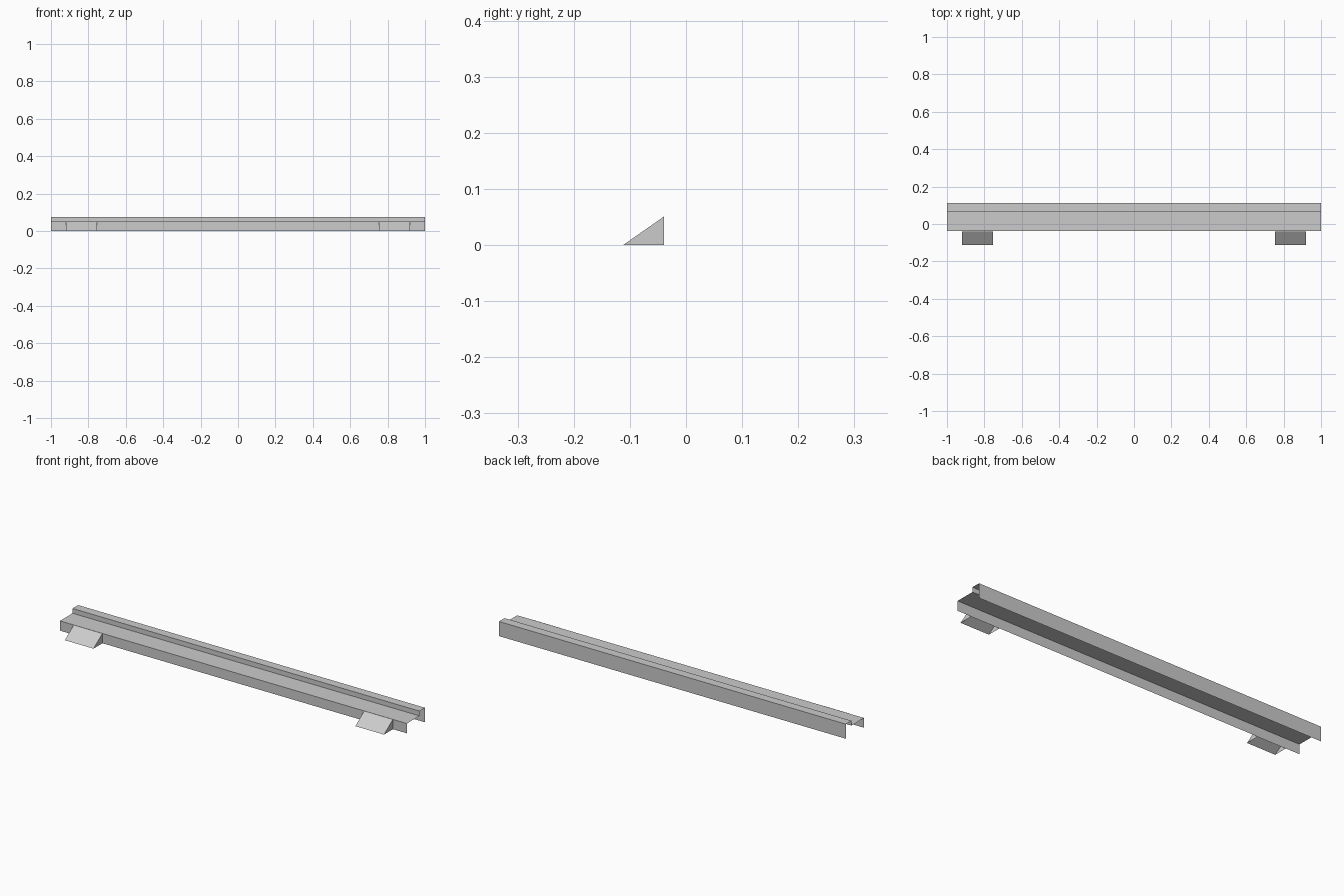
import bpy
import bmesh

cube = bpy.data.objects.get("Cube")
if cube:
    bpy.data.objects.remove(cube, do_unlink=True)

# Single plain grey
grey = bpy.data.materials.new("plain grey")
grey.use_nodes = True
grey.diffuse_color = (0.6, 0.6, 0.6, 1)
grey.node_tree.nodes["Principled BSDF"].inputs["Base Color"].default_value = grey.diffuse_color

FRONT, STEP, BACK = -0.038, 0.066, 0.112   # depth of the folds
LOW, HIGH = 0.051, 0.076                   # heights of the two treads


def extruded_sheet(name, profile, x0, x1, capped=False):
    """Sweep an open (y, z) profile along x as a folded sheet."""
    bm = bmesh.new()
    a = [bm.verts.new((x0, y, z)) for y, z in profile]
    b = [bm.verts.new((x1, y, z)) for y, z in profile]
    for i in range(len(profile) - 1):
        bm.faces.new((a[i], b[i], b[i + 1], a[i + 1]))
    if capped:
        bm.faces.new(a)
        bm.faces.new(b[::-1])
    bmesh.ops.recalc_face_normals(bm, faces=bm.faces[:])
    # The first face points to the front
    bm.faces.ensure_lookup_table()
    bm.normal_update()
    if bm.faces[0].normal.y > 0:
        bmesh.ops.reverse_faces(bm, faces=bm.faces[:])
    mesh = bpy.data.meshes.new(name)
    bm.to_mesh(mesh)
    bm.free()
    mesh.materials.append(grey)
    obj = bpy.data.objects.new(name, mesh)
    bpy.context.collection.objects.link(obj)
    return obj


# Folded sill: front flange, low tread, riser, high tread, back flange
extruded_sheet("stepped_sill", [(FRONT, 0), (FRONT, LOW), (STEP, LOW),
                                (STEP, HIGH), (BACK, HIGH), (BACK, 0)], -1, 1)

# Sloped ramps in front, with closed sides and an open underside
for side, x0, x1 in (("right", -0.92, -0.755), ("left", 0.755, 0.92)):
    extruded_sheet(side + "_ramp", [(-BACK, 0), (FRONT - 0.001, LOW),
                                    (FRONT - 0.001, 0)], x0, x1, capped=True)
